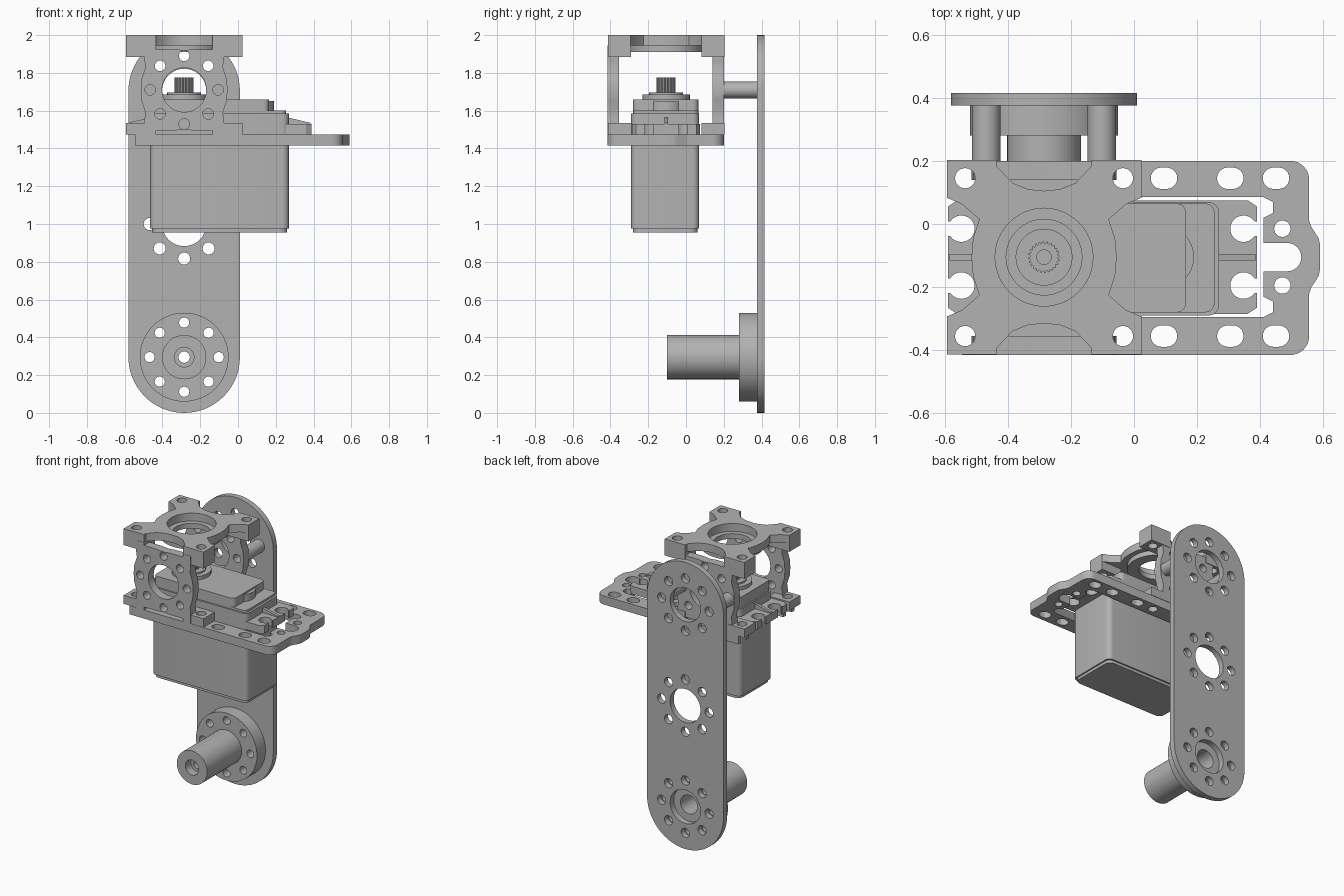
import bpy, bmesh
from math import cos, sin, pi, radians, tau

cube = bpy.data.objects.get("Cube")
if cube:
    bpy.data.objects.remove(cube, do_unlink=True)

grey = bpy.data.materials.new("plain grey")
grey.use_nodes = True
COLOUR = (0.45, 0.45, 0.45, 1)
grey.diffuse_color = COLOUR
grey.node_tree.nodes["Principled BSDF"].inputs["Base Color"].default_value = COLOUR

CX, CY = -0.285, -0.105       # output shaft axis
ARM_Z = 1.71                  # height of the bracket's side rings
MID = -0.1                    # centre of the servo body in x


def finish(name, mesh):
    """Link a mesh as a clean, smooth-by-angle object."""
    bm = bmesh.new()
    bm.from_mesh(mesh)
    bmesh.ops.remove_doubles(bm, verts=bm.verts, dist=1e-5)
    bmesh.ops.recalc_face_normals(bm, faces=bm.faces)
    bm.to_mesh(mesh)
    bm.free()
    mesh.materials.clear()
    mesh.materials.append(grey)
    ob = bpy.data.objects.new(name, mesh)
    bpy.context.collection.objects.link(ob)
    bpy.ops.object.select_all(action='DESELECT')
    ob.select_set(True)
    bpy.context.view_layer.objects.active = ob
    bpy.ops.object.shade_smooth_by_angle(angle=radians(30))
    return ob


def plate(name, outline, lo, hi, holes=(), axis='z'):
    """Extrude a flat outline with holes along z, or along y (outline in x, z)."""
    cu = bpy.data.curves.new(name, 'CURVE')
    cu.dimensions, cu.fill_mode, cu.extrude = '2D', 'BOTH', (hi - lo) / 2
    for loop in (outline, *holes):
        sp = cu.splines.new('POLY')
        sp.points.add(len(loop) - 1)
        for p, (u, v) in zip(sp.points, loop):
            p.co = (u, v, 0, 1)
        sp.use_cyclic_u = True
    tmp = bpy.data.objects.new(name, cu)
    mesh = bpy.data.meshes.new_from_object(tmp)
    bpy.data.objects.remove(tmp)
    bpy.data.curves.remove(cu)
    mid = (lo + hi) / 2
    for v in mesh.vertices:
        x, y, z = v.co
        v.co = (x, y, z + mid) if axis == 'z' else (x, mid - z, y)
    return finish(name, mesh)


def arc(cx, cy, r, a0, a1, n=12):
    return [(cx + r * cos(radians(a0 + (a1 - a0) * i / n)),
             cy + r * sin(radians(a0 + (a1 - a0) * i / n))) for i in range(n + 1)]


def circle(cx, cy, r, n=48, stretch=0):
    """Circle, or a slot when stretched in x."""
    if stretch:
        return arc(cx + stretch, cy, r, -90, 90) + arc(cx - stretch, cy, r, 90, 270)
    return arc(cx, cy, r, 0, 360, n)[:-1]


def ring_of_holes(cx, cy, r, hole=0.03):
    return [circle(cx + r * cos(i * pi / 4), cy + r * sin(i * pi / 4), hole, 20)
            for i in range(8)]


def rounded(x0, x1, y0, y1, r):
    return (arc(x1 - r, y0 + r, r, -90, 0, 6) + arc(x1 - r, y1 - r, r, 0, 90, 6)
            + arc(x0 + r, y1 - r, r, 90, 180, 6) + arc(x0 + r, y0 + r, r, 180, 270, 6))


def notch(cx, cy, r, edge, side, gap):
    """Round notch opening towards +x (side 1) or -x (side -1)."""
    h = side * r * sin(radians(gap))
    pts = [(cx + side * (x - cx), cy + side * (y - cy))
           for x, y in arc(cx, cy, r, -gap, gap - 360, 20)]
    return [(edge, cy - h)] + pts + [(edge, cy + h)]


def cross(cx, cy, hx, hy, corner):
    """Four-armed plate outline, built from one mirrored quarter."""
    q = [(0.23, 0), (0.225, 0.06), (0.205, 0.12), (min(0.26, hx), hy - corner - 0.02),
         (hx, hy - corner), (hx, hy), (0.15, hy), (0.15, hy - 0.02),
         (0.1, min(0.235, hy - 0.02)), (0.05, 0.215), (0, 0.21)]
    half = q + [(-x, y) for x, y in q[-2::-1]]
    full = half + [(x, -y) for x, y in half[-2:0:-1]]
    return [(cx + x, cy + y) for x, y in full]


def lathe(name, profile, z, n=48):
    """Spin a closed (radius, y) profile about the y-parallel axis at CX, z."""
    bm = bmesh.new()
    vs = [bm.verts.new((CX + r, y, z)) for r, y in profile]
    es = [bm.edges.new((vs[i - 1], vs[i])) for i in range(len(vs))]
    bmesh.ops.spin(bm, geom=vs + es, cent=(CX, 0, z), axis=(0, 1, 0),
                   angle=tau, steps=n, use_merge=True)
    mesh = bpy.data.meshes.new(name)
    bm.to_mesh(mesh)
    bm.free()
    return finish(name, mesh)


# Long link with three hole patterns
R = 0.295
holes = []
for z in (R, 1.0, 2 - R):
    holes += [circle(CX, z, 0.117)] + ring_of_holes(CX, z, 0.183, 0.032)
plate("link_plate", arc(CX, R, R, 180, 360, 32) + arc(CX, 2 - R, R, 0, 180, 32),
      0.375, 0.415, holes, 'y')

# Hub and shaft tube at the lower end
plate("lower_hub", circle(CX, R, 0.235, 64), 0.28, 0.375,
      [circle(CX, R, 0.065)] + ring_of_holes(CX, R, 0.183, 0.027), 'y')
lathe("shaft_tube", [(0.117, -0.1), (0.117, 0.28), (0.065, 0.28), (0.065, 0.12),
                     (0.03, 0.12), (0.03, -0.04), (0.052, -0.04), (0.052, -0.1)], R)

# Standoffs between the link and the bracket
for side, dx in (("right", -0.183), ("left", 0.183)):
    plate(side + "_standoff", circle(CX + dx, ARM_Z, 0.045, 32), 0.2, 0.375, (), 'y')

# Bracket: top cross, boss ring, side rings and corner blocks
corner_holes = [circle(CX + sx * 0.25, CY + sy * 0.25, 0.032, 24)
                for sx in (-1, 1) for sy in (-1, 1)]
plate("bracket_top", cross(CX, CY, 0.308, 0.308, 0.12), 1.945, 2.0,
      [circle(CX, CY, 0.155)] + corner_holes)
plate("bracket_boss", circle(CX, CY, 0.195), 1.91, 1.945, [circle(CX, CY, 0.12)])
for side, y in (("front", -0.415), ("back", 0.14)):
    plate(side + "_bracket_ring", cross(CX, ARM_Z, 0.21, 0.235, 0.06), y, y + 0.06,
          [circle(CX, ARM_Z, 0.117)] + ring_of_holes(CX, ARM_Z, 0.18, 0.028), 'y')
for i, hole in enumerate(corner_holes):
    sx, sy = (-1, 1)[i // 2], (-1, 1)[i % 2]
    block = [(CX + sx * a, CY + sy * b) for a, b in
             ((0.15, 0.187), (0.308, 0.187), (0.308, 0.308), (0.15, 0.308))]
    plate("bracket_foot", block, 1.475, 1.535, [hole])
    plate("bracket_corner", block, 1.885, 1.945, [hole])

# Forked mounting plate
L = -0.545
outline = (arc(0.495, -0.355, 0.06, -90, 0, 8)
           + [(0.555, -0.22), (0.562, -0.2), (0.585, -0.165), (0.59, -0.14),
              (0.59, -0.07), (0.585, -0.045), (0.562, -0.01), (0.555, 0.01)]
           + arc(0.495, 0.14, 0.06, 0, 90, 8) + [(L, 0.2)]
           + notch(CX - 0.25, 0.145, 0.032, L, -1, 72) + [(L, 0.085), (0.41, 0.085)]
           + [(0.44, 0.07), (0.44, 0.035), (0.41, 0.02), (0.41, -0.06)]
           + arc(0.485, CY, 0.045, 90, -90)
           + [(0.41, -0.15), (0.41, -0.23), (0.44, -0.245), (0.44, -0.28)]
           + [(0.41, -0.295), (L, -0.295)]
           + notch(CX - 0.25, -0.355, 0.032, L, -1, 72) + [(L, -0.415)])
holes = [circle(0.47, CY + d, 0.026, 24) for d in (-0.09, 0.09)]
for y in (0.145, -0.355):
    holes += [circle(x, y, 0.034, stretch=0.008) for x in (0.095, 0.305, 0.45)]
    holes.append(circle(CX + 0.25, y, 0.032, 24))
plate("mounting_plate", outline, 1.415, 1.475, holes)

# Servo case, lid and stepped gearbox top
plate("servo_body", rounded(-0.465, 0.27, -0.29, 0.07, 0.035), 0.975, 1.585)
plate("servo_lid", rounded(-0.455, 0.26, -0.28, 0.06, 0.04), 0.955, 0.975)
plate("servo_deck", rounded(-0.455, 0.255, -0.28, 0.065, 0.03), 1.585, 1.6)
plate("gearbox_cover", rounded(-0.455, 0.165, -0.28, 0.065, 0.03), 1.6, 1.66)
plate("gearbox_bulge", circle(0.09, CY, 0.1), 1.6, 1.65)

# Servo mounting ears with open screw slots, and their ribs
E = 0.49
outline = [(MID - E + 0.03, -0.285), (MID + E - 0.03, -0.285), (MID + E, -0.265)]
for y in (-0.195, -0.015):
    outline += notch(0.347, y, 0.042, MID + E, 1, 33)
outline += [(MID + E, 0.055), (MID + E - 0.03, 0.075),
            (MID - E + 0.03, 0.075), (MID - E, 0.055)]
for y in (-0.015, -0.195):
    outline += notch(2 * MID - 0.347, y, 0.042, MID - E, -1, 33)
outline.append((MID - E, -0.265))
plate("servo_ears", outline, 1.475, 1.53)
for side, s in (("left", 1), ("right", -1)):
    plate(side + "_ear_rib", [(MID + s * a, z) for a, z in
                              ((0.36, 1.52), (0.485, 1.52), (0.485, 1.535), (0.36, 1.565))],
          CY - 0.01, CY + 0.01, (), 'y')

# Output collar and splined shaft
plate("output_collar", circle(CX, CY, 0.125), 1.66, 1.685)
plate("output_seat", circle(CX, CY, 0.09), 1.685, 1.695)
TEETH = 24
spline = [(CX + r * cos(tau * (i + d) / TEETH), CY + r * sin(tau * (i + d) / TEETH))
          for i in range(TEETH) for r, d in ((0.05, 0), (0.05, 0.4), (0.044, 0.6), (0.044, 0.9))]
plate("output_spline", spline, 1.695, 1.775, [circle(CX, CY, 0.023, 24)])
